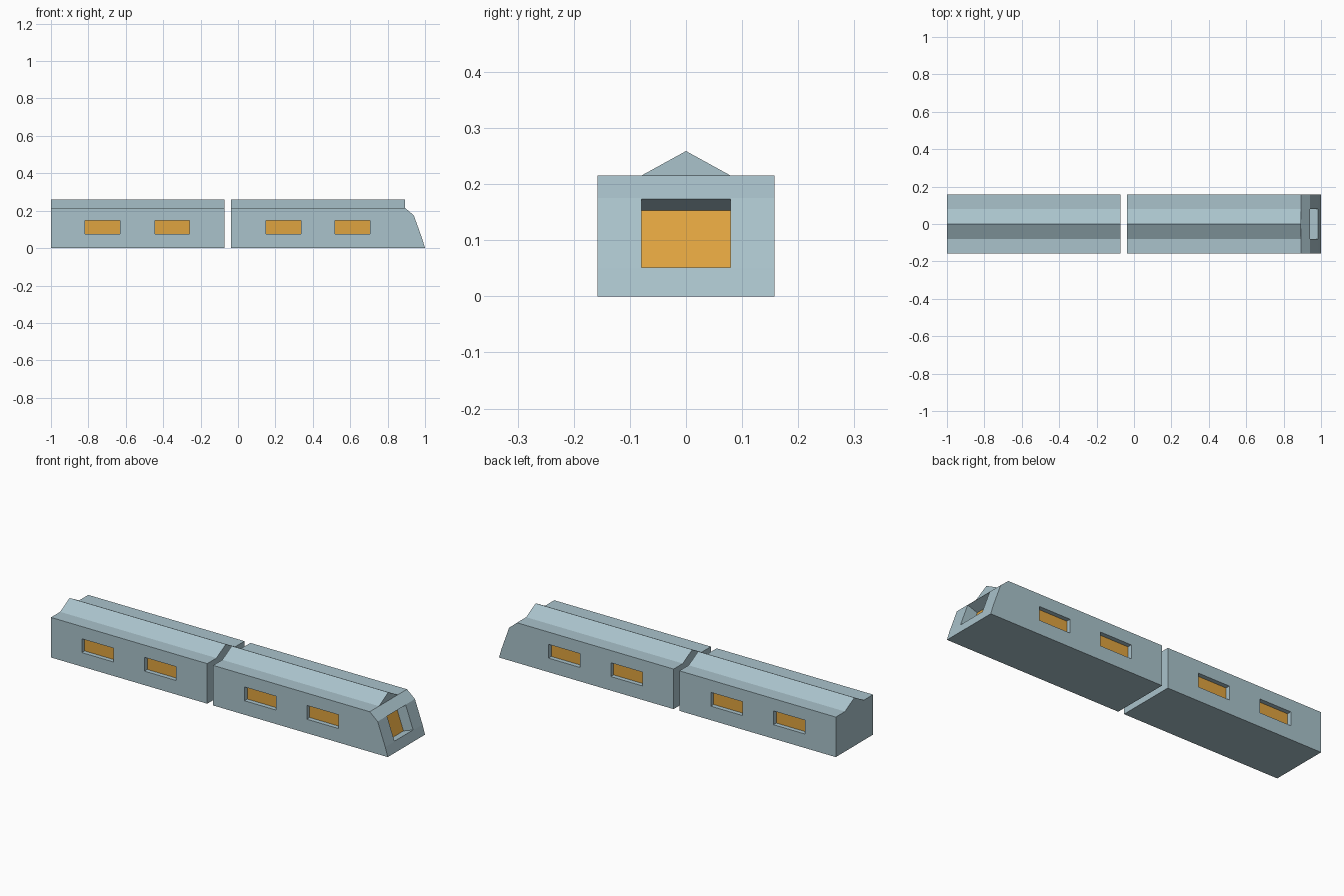
import bpy
import bmesh
from mathutils import Vector

old = bpy.data.objects.get("Cube")
if old:
    bpy.data.objects.remove(old, do_unlink=True)


def make_material(name, color):
    mat = bpy.data.materials.new(name)
    mat.use_nodes = True
    mat.diffuse_color = color
    mat.node_tree.nodes["Principled BSDF"].inputs["Base Color"].default_value = color
    return mat


body_mat = make_material("pale blue grey", (0.40, 0.545, 0.60, 1))
glass_mat = make_material("amber glass", (0.74, 0.37, 0.05, 1))


def prism(name, outline, start, end, mat, axis="y"):
    """Extrude an outline along y (outline in x, z) or along x (outline in y, z)."""
    bm = bmesh.new()

    def place(p, t):
        return (p[0], t, p[1]) if axis == "y" else (t, p[0], p[1])

    face = bm.faces.new([bm.verts.new(place(p, start)) for p in outline])
    moved = bmesh.ops.extrude_face_region(bm, geom=[face])["geom"]
    offset = Vector(place((0, 0), end - start))
    bmesh.ops.translate(bm, vec=offset, verts=[v for v in moved if isinstance(v, bmesh.types.BMVert)])
    bmesh.ops.recalc_face_normals(bm, faces=bm.faces)
    mesh = bpy.data.meshes.new(name)
    bm.to_mesh(mesh)
    bm.free()
    mesh.materials.append(mat)
    obj = bpy.data.objects.new(name, mesh)
    bpy.context.collection.objects.link(obj)
    return obj


def cut(target, cutter):
    """Carve a recess and throw the cutter away."""
    cutter.hide_render = True
    mod = target.modifiers.new("recess", "BOOLEAN")
    mod.operation = "DIFFERENCE"
    mod.solver = "EXACT"
    mod.object = cutter
    bpy.context.view_layer.objects.active = target
    bpy.ops.object.modifier_apply(modifier=mod.name)
    bpy.data.objects.remove(cutter, do_unlink=True)


HALF, ROOF, RIDGE = 0.158, 0.215, 0.259
RECESS, PLATE = 0.028, 0.004
nose_top, nose_low = Vector((0.94, 0.175)), Vector((0.985, 0.05))


def rect(x0, x1, z0, z1):
    return [(x0, z0), (x1, z0), (x1, z1), (x0, z1)]


def build_car(label, x0, roof_end, front_outline, window_starts):
    # Body shell and the gabled ridge along the roof
    body = prism(label + "_body", [(x0, ROOF), (x0, 0)] + front_outline, -HALF, HALF, body_mat)
    prism(label + "_roof_ridge", [(-0.08, ROOF), (0.08, ROOF), (0, RIDGE)], x0, roof_end, body_mat, "x")

    # Recessed side windows, on both sides
    for i, wx in enumerate(window_starts):
        opening = rect(wx, wx + 0.187, 0.075, 0.149)
        for side, sign in (("right", -1), ("left", 1)):
            inner = sign * (HALF - RECESS)
            cut(body, prism("cutter", opening, inner, sign * (HALF + 0.02), body_mat))
            prism(f"{label}_{side}_window_{i + 1}", opening, inner, inner + sign * PLATE, glass_mat)
    return body


rear_end = -0.072
build_car("rear_car", -1, rear_end, [(rear_end, 0), (rear_end, ROOF)], (-0.817, -0.445))
lead = build_car("lead_car", -0.037, 0.893,
                 [(1, 0), tuple(nose_low), tuple(nose_top), (0.893, ROOF)], (0.149, 0.519))

# Windscreen sunk square to the sloping nose
top = nose_top.lerp(nose_low, 0.01)
low = nose_top.lerp(nose_low, 0.99)
slope = (low - top).normalized()
inward = Vector((slope.y, -slope.x))


def slab(near, far):
    return [tuple(p) for p in (top + inward * near, low + inward * near,
                               low + inward * far, top + inward * far)]


cut(lead, prism("cutter", slab(-0.02, 0.065), -0.079, 0.079, body_mat))
prism("windscreen", slab(0.065 - PLATE, 0.065), -0.079, 0.079, glass_mat)
